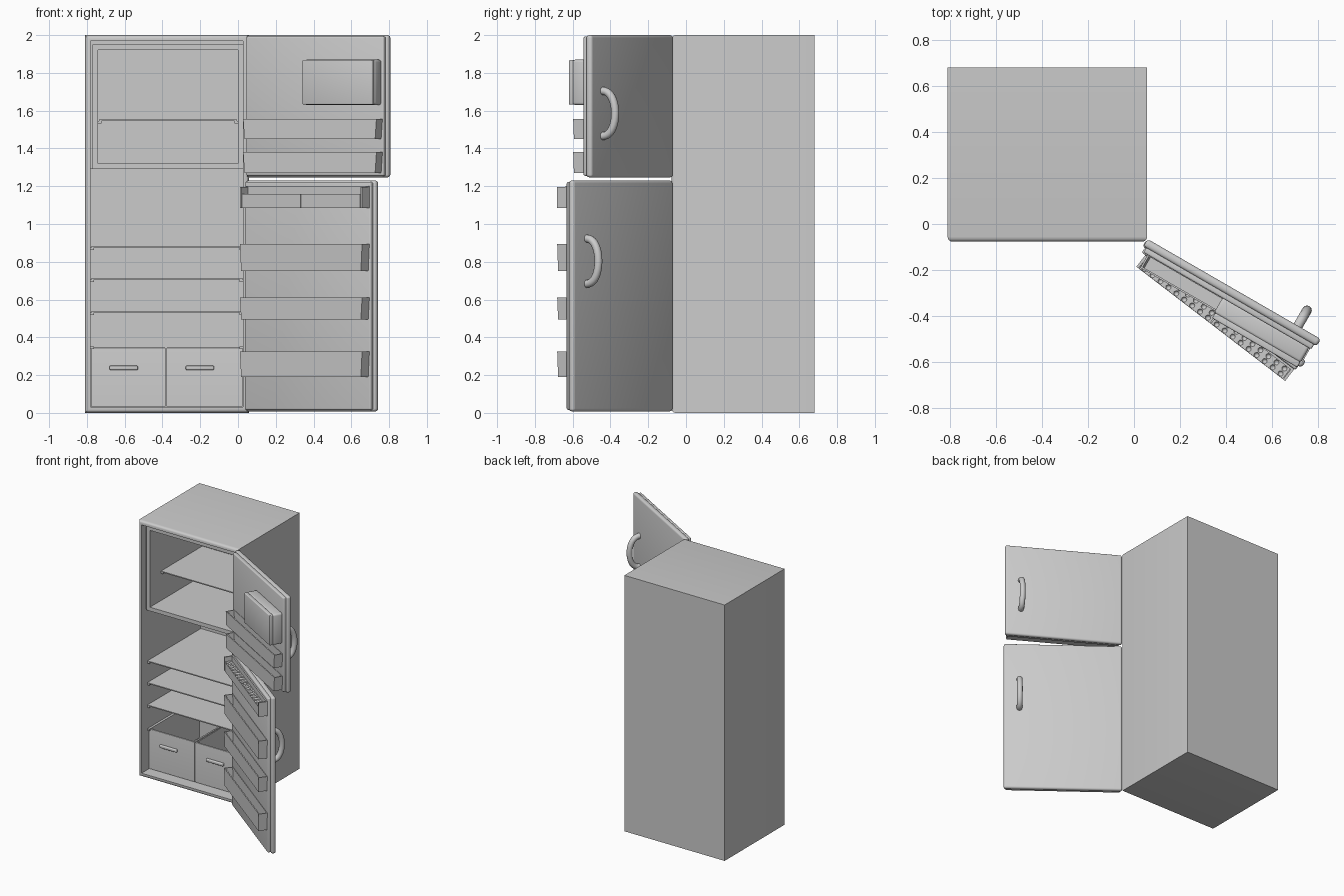
import bpy, bmesh, math
from mathutils import Matrix, Vector

if "Cube" in bpy.data.objects:
    bpy.data.objects.remove(bpy.data.objects["Cube"])

mat = bpy.data.materials.new("light_grey_enamel")
mat.diffuse_color = (0.6, 0.6, 0.6, 1)
mat.use_nodes = True
mat.node_tree.nodes["Principled BSDF"].inputs["Base Color"].default_value = mat.diffuse_color


def finish(name, bm, xf=None):
    bmesh.ops.recalc_face_normals(bm, faces=bm.faces)
    me = bpy.data.meshes.new(name)
    bm.to_mesh(me)
    bm.free()
    me.materials.append(mat)
    ob = bpy.data.objects.new(name, me)
    bpy.context.collection.objects.link(ob)
    if xf:
        ob.matrix_world = xf
    return ob


def cube(lo, hi):
    bm = bmesh.new()
    lo, hi = Vector(lo), Vector(hi)
    bmesh.ops.create_cube(bm, size=1)
    for v in bm.verts:
        v.co = Vector(((lo[i] + hi[i]) / 2 + v.co[i] * (hi[i] - lo[i]) for i in range(3)))
    return bm


def box(name, lo, hi, bevel=0, xf=None, seg=3):
    bm = cube(lo, hi)
    if bevel:
        bmesh.ops.bevel(bm, geom=bm.edges[:], offset=bevel, segments=seg,
                        affect='EDGES', profile=0.5)
    return finish(name, bm, xf)


def hollow(name, lo, hi, open_dir, wall, rim=0, taper=0, xf=None):
    """Box open towards open_dir, with wall thickness and optional rounded rim."""
    bm = cube(lo, hi)
    d = Vector(open_dir)
    bm.normal_update()
    face = max(bm.faces, key=lambda f: f.normal.dot(d))
    outer = list(face.edges)
    bmesh.ops.inset_region(bm, faces=[face], thickness=wall, use_even_offset=True)
    new = bmesh.ops.extrude_discrete_faces(bm, faces=[face])["faces"][0]
    depth = abs(Vector(hi).dot(d) - Vector(lo).dot(d)) - wall
    bmesh.ops.translate(bm, vec=-d * depth, verts=new.verts[:])
    if taper:
        mid = (lo[0] + hi[0]) / 2
        for v in bm.verts:
            if v.co.z < hi[2] - 0.01:
                v.co.x += taper if v.co.x < mid else -taper
    if rim:
        bmesh.ops.bevel(bm, geom=outer, offset=rim, segments=4, affect='EDGES', profile=0.5)
    return finish(name, bm, xf)


# Cabinet and freezer compartment
hollow("cabinet", (-0.81, -0.077, 0), (0.057, 0.68, 2), (0, -1, 0), 0.03, rim=0.022)
hollow("freezer_compartment", (-0.77, -0.03, 1.29), (0.03, 0.64, 1.95), (0, -1, 0), 0.03)
box("freezer_top_filler", (-0.78, -0.02, 1.945), (0.03, 0.65, 1.972))
box("freezer_side_filler", (-0.782, -0.02, 1.29), (-0.768, 0.65, 1.972))

# Shelves and their side rails
levels = [(0.88, -0.78, 0.027, -0.01, 0.65), (0.71, -0.78, 0.027, -0.01, 0.65),
          (0.535, -0.78, 0.027, -0.01, 0.65), (0.355, -0.78, 0.027, -0.01, 0.65),
          (1.55, -0.74, 0.0, 0.1, 0.61)]
for i, (z, x0, x1, y0, y1) in enumerate(levels):
    if i != 3:
        box(f"shelf_{i}", (x0 + 0.004, y0, z - 0.004), (x1 - 0.004, y1, z + 0.004))
    for side, xa in (("left", x0), ("right", x1 - 0.018)):
        box(f"shelf_rail_{side}_{i}", (xa, y0 + 0.005, z - 0.018), (xa + 0.018, y1, z - 0.004))

# Crisper drawers with grips
for i, (x0, x1) in enumerate(((-0.777, -0.383), (-0.378, 0.024))):
    hollow(f"crisper_drawer_{i}", (x0, 0.01, 0.035), (x1, 0.63, 0.345), (0, 0, 1), 0.012, rim=0.004)
    c = (x0 + x1) / 2 - 0.025
    box(f"drawer_grip_{i}", (c - 0.075, -0.005, 0.227), (c + 0.075, 0.015, 0.25), 0.006)


# Doors: local x runs along the door, local -y faces the inside
def door(name, angle, z0, z1, grip_z, bins):
    xf = Matrix.Translation((0.05, -0.06, 0)) @ Matrix.Rotation(-math.radians(angle), 4, 'Z')
    box(f"{name}_door_panel", (0.01, -0.037, z0), (0.88, 0, z1), 0.015, xf, 4)
    box(f"{name}_door_liner", (0.025, -0.06, z0 + 0.008), (0.866, -0.03, z1 - 0.008), 0.008, xf)
    for i, (a, b) in enumerate(bins):
        hollow(f"{name}_door_bin_{i}", (0.045, -0.124, a), (0.86, -0.055, b), (0, 0, 1),
               0.008, taper=0.008, xf=xf)
    # Bowed tube handle
    cu = bpy.data.curves.new(name, 'CURVE')
    cu.dimensions = '3D'
    cu.bevel_depth, cu.bevel_resolution, cu.use_fill_caps = 0.021, 4, True
    sp = cu.splines.new('POLY')
    n = 20
    sp.points.add(n)
    for i, p in enumerate(sp.points):
        t = math.pi * i / n
        p.co = (0.765, -0.006 + 0.084 * math.sin(t) ** 0.8 if 0 < i < n else -0.006,
                grip_z - 0.12 * math.cos(t), 1)
    tmp = bpy.data.objects.new("tmp", cu)
    bpy.context.collection.objects.link(tmp)
    me = bpy.data.meshes.new_from_object(tmp.evaluated_get(bpy.context.evaluated_depsgraph_get()))
    bpy.data.objects.remove(tmp)
    bm = bmesh.new()
    bm.from_mesh(me)
    finish(f"{name}_door_handle", bm, xf)
    return xf


upper = door("freezer", 30, 1.247, 2.0, 1.585, [(1.27, 1.38), (1.45, 1.555)])
lower = door("fridge", 37.5, 0.008, 1.23, 0.803, [(0.19, 0.325), (0.495, 0.61), (0.75, 0.895)])

# Lidded compartment on the freezer door
box("door_compartment", (0.42, -0.135, 1.63), (0.855, -0.055, 1.87), 0.014, upper)
box("door_compartment_lid", (0.425, -0.158, 1.632), (0.852, -0.13, 1.868), 0.006, upper)

# Egg rack: back rail, end plates and two trays with round hollows
box("egg_rack_back", (0.045, -0.07, 1.10), (0.86, -0.055, 1.2), 0, lower)
for x in (0.045, 0.848):
    box("egg_rack_end", (x, -0.124, 1.085), (x + 0.012, -0.055, 1.195), 0, lower)
for k, (x0, x1) in enumerate(((0.058, 0.448), (0.452, 0.846))):
    tray = box(f"egg_tray_{k}", (x0, -0.123, 1.085), (x1, -0.07, 1.16), 0, lower)
    bm = bmesh.new()
    for i in range(9):
        for y in (-0.083, -0.11):
            x = x0 + (x1 - x0) * (i + 0.5) / 9
            bmesh.ops.create_uvsphere(bm, u_segments=12, v_segments=8, radius=0.0118,
                                      matrix=Matrix.Translation((x, y, 1.161)))
    cutter = finish(f"egg_cutter_{k}", bm, lower)
    mod = tray.modifiers.new("hollows", 'BOOLEAN')
    mod.object, mod.operation, mod.solver = cutter, 'DIFFERENCE', 'EXACT'
    bpy.context.view_layer.update()
    cut = bpy.data.meshes.new_from_object(
        tray.evaluated_get(bpy.context.evaluated_depsgraph_get()))
    tray.modifiers.clear()
    tray.data = cut
    bpy.data.objects.remove(cutter)

# Smooth shading with sharp edges kept
bpy.ops.object.select_all(action='SELECT')
bpy.context.view_layer.objects.active = bpy.data.objects["cabinet"]
bpy.ops.object.shade_smooth_by_angle(angle=math.radians(35))
